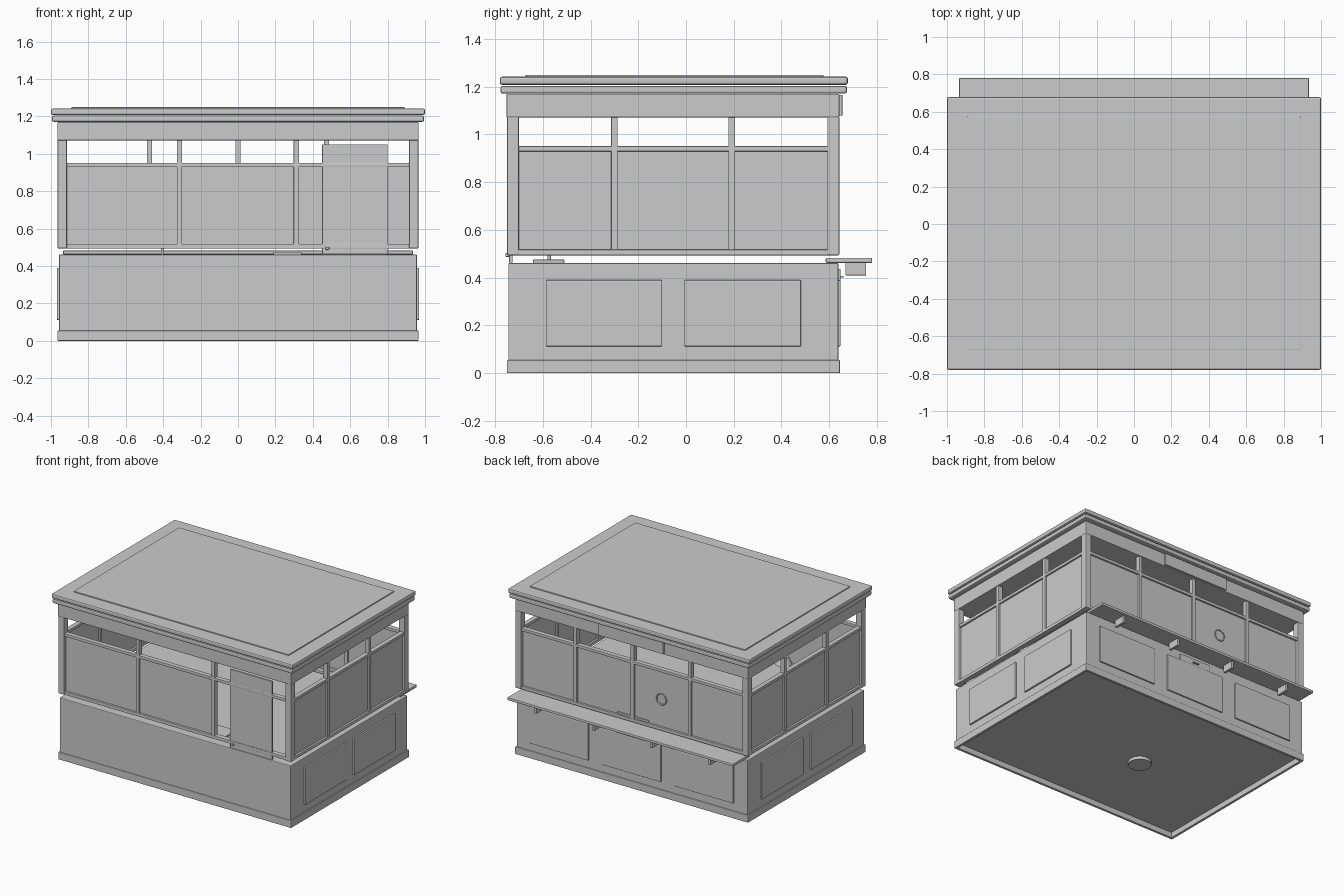
import bpy, math

if "Cube" in bpy.data.objects:
    bpy.data.objects.remove(bpy.data.objects["Cube"])


def box(name, x0, x1, y0, y1, z0, z1, bevel=0.004):
    bpy.ops.mesh.primitive_cube_add(
        size=1, location=((x0 + x1) / 2, (y0 + y1) / 2, (z0 + z1) / 2))
    ob = bpy.context.object
    ob.name = name
    ob.scale = (x1 - x0, y1 - y0, z1 - z0)
    bpy.ops.object.transform_apply(location=False, rotation=False, scale=True)
    if bevel:
        m = ob.modifiers.new("soft_edges", 'BEVEL')
        m.width = bevel
        m.segments = 2
    return ob


def disc(name, loc, r, depth, top=None):
    bpy.ops.mesh.primitive_cone_add(
        vertices=32, radius1=r, radius2=r if top is None else top,
        depth=depth, location=loc)
    ob = bpy.context.object
    ob.name = name
    bpy.ops.object.shade_smooth_by_angle()
    return ob


def ring(name, loc, r, tube, rot=(0, 0, 0)):
    bpy.ops.mesh.primitive_torus_add(
        major_radius=r, minor_radius=tube, major_segments=40, minor_segments=10,
        location=loc, rotation=rot)
    ob = bpy.context.object
    ob.name = name
    bpy.ops.object.shade_smooth_by_angle()
    return ob


# Plinth skirt, open underneath, and closed lower body
for name, x0, x1, y0, y1 in (
        ("plinth_front", -0.965, 0.965, -0.75, -0.73),
        ("plinth_back", -0.965, 0.965, 0.625, 0.645),
        ("plinth_left", -0.965, -0.945, -0.75, 0.645),
        ("plinth_right", 0.945, 0.965, -0.75, 0.645)):
    box(name, x0, x1, y0, y1, 0, 0.055)
box("lower_body", -0.957, 0.957, -0.744, 0.638, 0.04, 0.462, 0.005)

# Raised panels on the sides and back
for side, s in (("left", -1), ("right", 1)):
    for y0, y1 in ((-0.587, -0.10), (-0.007, 0.482)):
        a, b = sorted((s * 0.95, s * 0.969))
        box(side + "_panel", a, b, y0, y1, 0.112, 0.39, 0.005)
for cx in (-0.6, 0, 0.6):
    box("back_panel", cx - 0.243, cx + 0.243, 0.63, 0.648, 0.112, 0.39, 0.005)

# Back counter, its brackets and the cash drawer
box("counter", -0.935, 0.935, 0.585, 0.78, 0.462, 0.483, 0.005)
for cx in (-0.72, -0.24, 0.24, 0.72):
    box("counter_bracket", cx - 0.01, cx + 0.01, 0.668, 0.755, 0.41, 0.463, 0.002)
box("drawer_front", -0.13, 0.13, 0.63, 0.648, 0.385, 0.437)
box("drawer_handle", -0.025, 0.025, 0.645, 0.66, 0.4, 0.408, 0.001)

# Corner posts of the glazed upper part
for x0, x1 in ((-0.965, -0.915), (0.915, 0.965)):
    for y0, y1 in ((-0.75, -0.70), (0.592, 0.642)):
        box("corner_post", x0, x1, y0, y1, 0.494, 1.075, 0.005)


def wall(name, axis, at, lo, hi, mullions, open_bays=()):
    """Rails, mullions and panes; axis is the direction the wall runs along."""
    def piece(part, a, b, half, z0, z1, bevel=0.003):
        if axis == 'X':
            return box(name + part, a, b, at - half, at + half, z0, z1, bevel)
        return box(name + part, at - half, at + half, a, b, z0, z1, bevel)
    piece("_sill_rail", lo, hi, 0.02, 0.494, 0.518)
    piece("_transom_rail", lo, hi, 0.018, 0.929, 0.951)
    for m in mullions:
        piece("_mullion", m - 0.014, m + 0.014, 0.018, 0.497, 1.075)
    edges = [lo, *mullions, hi]
    for i in range(len(edges) - 1):
        if i not in open_bays:
            piece("_pane", edges[i], edges[i + 1], 0.005, 0.51, 0.935, 0)


wall("front", 'X', -0.724, -0.93, 0.93, (-0.313, 0.312), open_bays=(2,))
wall("back", 'X', 0.618, -0.93, 0.93, (-0.473, 0, 0.473))
wall("left", 'Y', -0.942, -0.71, 0.60, (-0.30, 0.192))
wall("right", 'Y', 0.942, -0.71, 0.60, (-0.30, 0.192))

# Sliding door panel and knob at the front
box("door", 0.45, 0.80, -0.741, -0.726, 0.463, 1.05, 0.003)
box("door_knob", 0.468, 0.488, -0.757, -0.738, 0.487, 0.503, 0.004)

# Speaking hole and payment slot on the back window
ring("speaking_hole_rim", (-0.235, 0.625, 0.722), 0.04, 0.004, (math.pi / 2, 0, 0))
box("payment_slot", -0.13, 0.13, 0.62, 0.631, 0.52, 0.535, 0.002)

# Header, sign board and stepped flat roof
box("header", -0.965, 0.965, -0.752, 0.642, 1.072, 1.17)
box("sign_board", -0.27, 0.27, 0.63, 0.655, 1.079, 1.166, 0.002)
box("roof_lower", -0.995, 0.995, -0.777, 0.674, 1.171, 1.204, 0.009)
box("roof_upper", -1, 1, -0.78, 0.678, 1.208, 1.242, 0.009)
box("roof_deck", -0.89, 0.89, -0.672, 0.575, 1.238, 1.25, 0.003)

# Things on the inside worktop
box("ticket_tray", 0.19, 0.34, -0.64, -0.51, 0.46, 0.476, 0.003)
disc("lamp_stem", (-0.405, -0.573, 0.53), 0.007, 0.14)
disc("lamp_head", (-0.405, -0.573, 0.605), 0.06, 0.05, 0.035)

# Round foot under the floor
disc("floor_foot", (-0.165, -0.135, 0.03), 0.08, 0.024)
